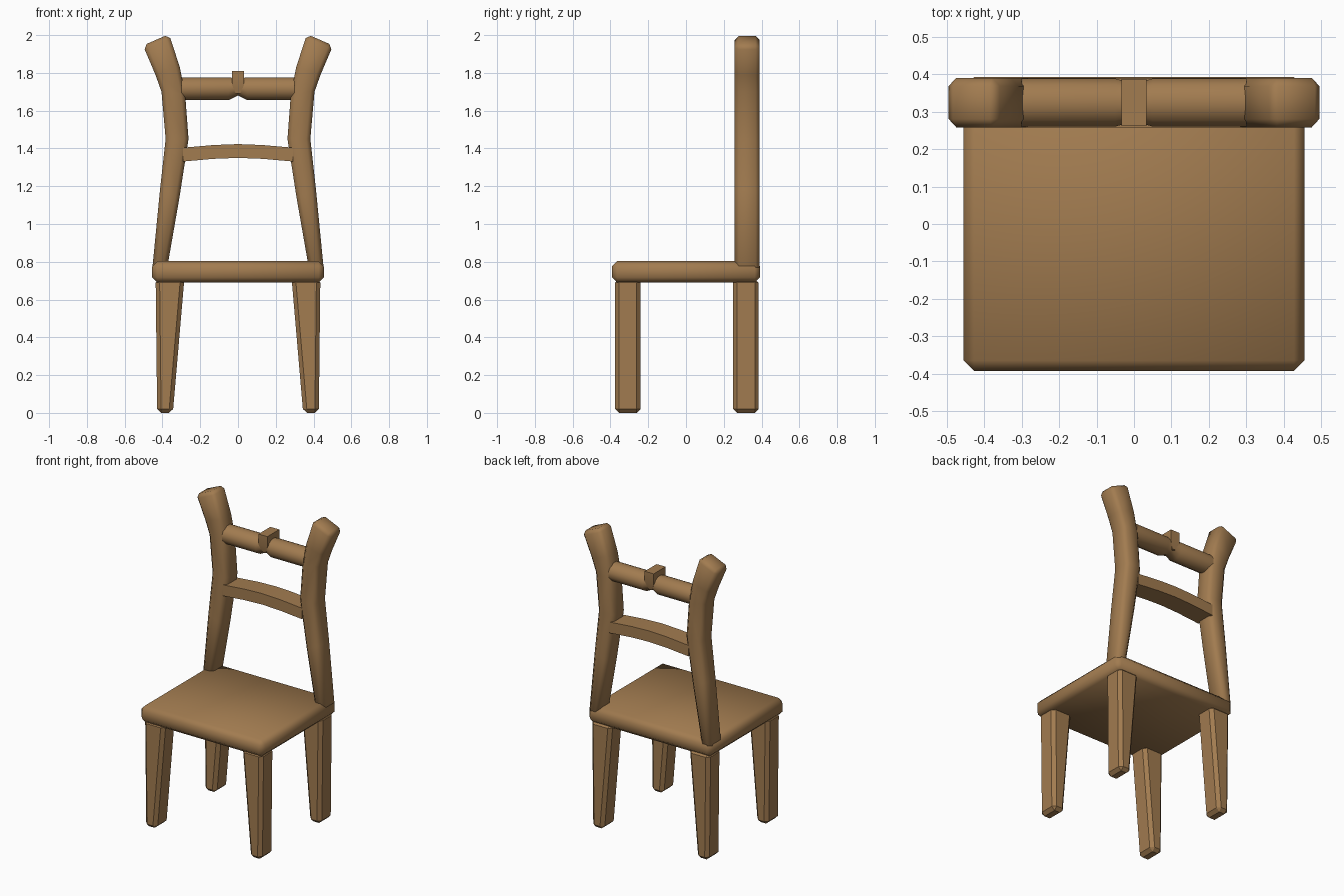
import bpy, bmesh, math

cube = bpy.data.objects.get("Cube")
if cube:
    bpy.data.objects.remove(cube, do_unlink=True)

WOOD = (0.36, 0.2, 0.08, 1)
wood = bpy.data.materials.new("warm brown wood")
wood.use_nodes = True
wood.diffuse_color = WOOD
wood.node_tree.nodes["Principled BSDF"].inputs["Base Color"].default_value = WOOD

BACK = (0.258, 0.39)   # depth range shared by the parts of the backrest


def loft(name, sections, bevel=0.0, smooth_angle=50, bevel_angle=40):
    """Skin a row of equal-sized point loops, cap the ends and bevel sharp edges."""
    bm = bmesh.new()
    rings = [[bm.verts.new(p) for p in s] for s in sections]
    n = len(rings[0])
    for a, b in zip(rings, rings[1:]):
        for i in range(n):
            j = (i + 1) % n
            bm.faces.new((a[i], a[j], b[j], b[i]))
    bm.faces.new(rings[0])
    bm.faces.new(rings[-1])
    bmesh.ops.recalc_face_normals(bm, faces=bm.faces)
    if bevel:
        sharp = [e for e in bm.edges
                 if e.calc_face_angle(0) > math.radians(bevel_angle)]
        bmesh.ops.bevel(bm, geom=sharp, offset=bevel, segments=1,
                        profile=0.5, affect='EDGES', clamp_overlap=True)
    bmesh.ops.recalc_face_normals(bm, faces=bm.faces)
    mesh = bpy.data.meshes.new(name)
    bm.to_mesh(mesh)
    bm.free()
    mesh.materials.append(wood)
    mesh.shade_smooth()
    mesh.set_sharp_from_angle(angle=math.radians(smooth_angle))
    obj = bpy.data.objects.new(name, mesh)
    bpy.context.collection.objects.link(obj)
    return obj


def rect(x0, x1, y0, y1, z):
    return [(x0, y0, z), (x1, y0, z), (x1, y1, z), (x0, y1, z)]


# Seat slab with softened edges
loft("seat", [rect(-0.455, 0.455, -0.392, 0.392, z) for z in (0.69, 0.803)], 0.028)

# Back posts: (inner x, inner z, outer x, outer z) from bottom to flared top
POST = [(0.378, 0.75, 0.455, 0.75), (0.31, 1.14, 0.413, 1.18),
        (0.262, 1.45, 0.383, 1.45), (0.28, 1.69, 0.405, 1.7),
        (0.308, 1.83, 0.437, 1.79), (0.365, 2.005, 0.503, 1.945)]

for side, s in (("left", 1), ("right", -1)):
    loft(side + "_back_post",
         [[(s * xi, BACK[0], zi), (s * xo, BACK[0], zo),
           (s * xo, BACK[1], zo), (s * xi, BACK[1], zi)]
          for xi, zi, xo, zo in POST], 0.022, bevel_angle=55)

    # Tapered, chamfered legs
    for end, y0, y1 in (("front", -0.375, -0.24), ("back", 0.25, 0.385)):
        loft(f"{side}_{end}_leg",
             [rect(s * 0.345, s * 0.428, y0, y1, 0),
              rect(s * 0.284, s * 0.436, y0, y1, 0.71)], 0.021, smooth_angle=30)

# Lower rail, gently arched
loft("lower_rail",
     [[(x, BACK[0], z), (x, BACK[1], z), (x, BACK[1], z + 0.073), (x, BACK[0], z + 0.073)]
      for x, z in ((-0.29, 1.331), (-0.13, 1.345), (0, 1.35), (0.13, 1.345), (0.29, 1.331))],
     smooth_angle=30)


# Upper rail: a round bar pinched in the middle
def ring(x, ry, bottom, top):
    cz, rz, cy = (top + bottom) / 2, (top - bottom) / 2, sum(BACK) / 2
    turns = [math.tau * (i + 0.5) / 12 for i in range(12)]
    k = 1 / math.cos(math.pi / 12)
    return [(x, cy + k * ry * math.cos(t), cz + k * rz * math.sin(t)) for t in turns]


loft("upper_rail",
     [ring(-0.3, 0.064, 1.656, 1.776), ring(-0.05, 0.064, 1.656, 1.776),
      ring(0, 0.05, 1.68, 1.77),
      ring(0.05, 0.064, 1.656, 1.776), ring(0.3, 0.064, 1.656, 1.776)])

# Small block on the middle of the upper rail, narrowing downwards
loft("rail_block",
     [rect(-0.012, 0.012, 0.275, 0.373, 1.69),
      rect(-0.033, 0.033, 0.262, 0.387, 1.74),
      rect(-0.033, 0.033, 0.262, 0.387, 1.81)], smooth_angle=30)
